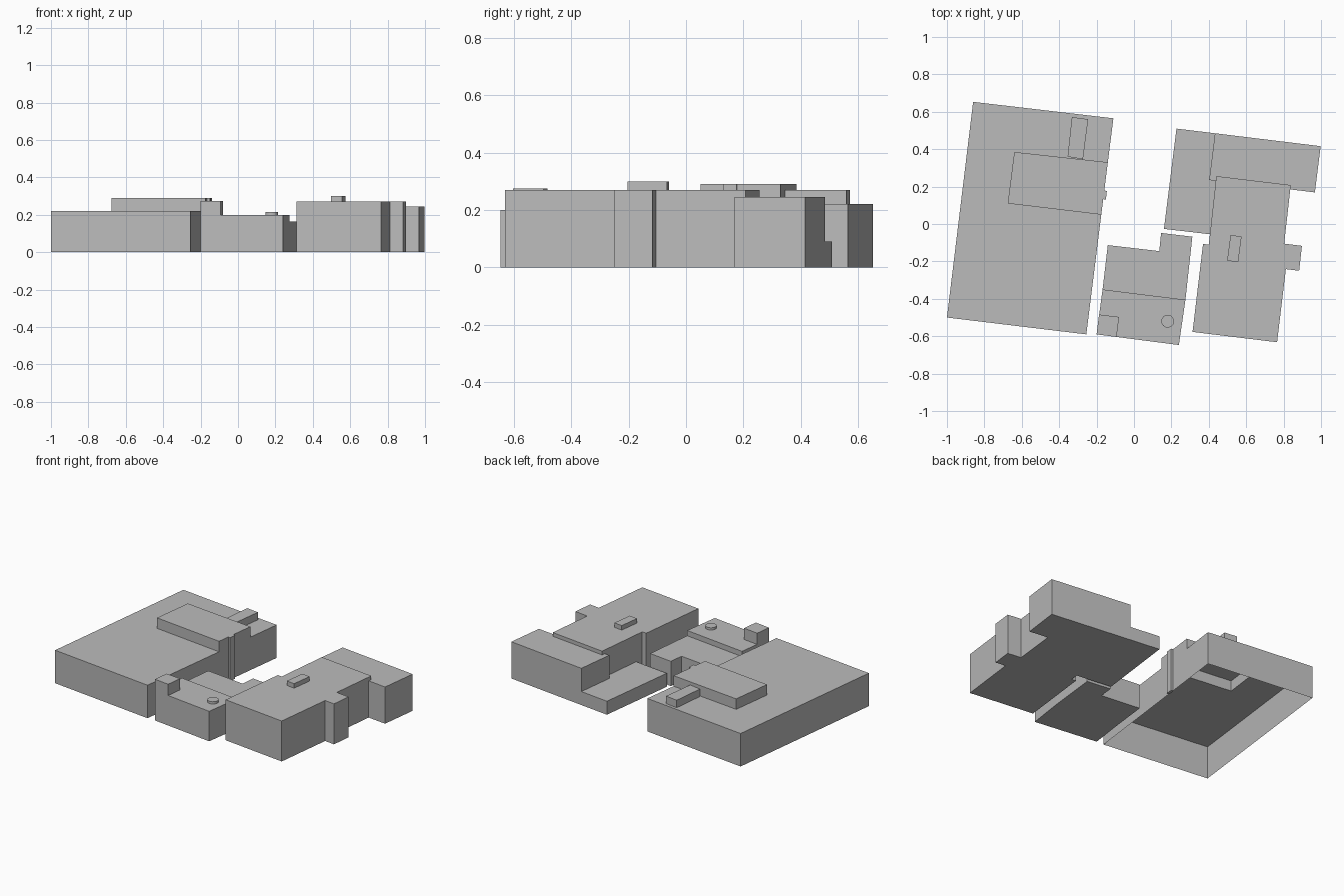
import bpy
import bmesh

cube = bpy.data.objects.get("Cube")
if cube:
    bpy.data.objects.remove(cube)

grey = bpy.data.materials.new("plain_grey")
grey.use_nodes = True
colour = (0.5, 0.5, 0.5, 1)
grey.diffuse_color = colour
grey.node_tree.nodes["Principled BSDF"].inputs["Base Color"].default_value = colour


def finish(name, bm):
    mesh = bpy.data.meshes.new(name)
    bm.to_mesh(mesh)
    bm.free()
    mesh.materials.append(grey)
    bpy.context.collection.objects.link(bpy.data.objects.new(name, mesh))


def block(name, outline, top, base=0.0, floor=True):
    """Extrude a counter-clockwise outline. base may list one height per wall; None omits a wall."""
    count = len(outline)
    bases = base if isinstance(base, list) else [base] * count
    bm = bmesh.new()
    upper = [bm.verts.new((x, y, top)) for x, y in outline]
    bm.faces.new(upper)
    for i, low in enumerate(bases):
        if low is None:
            continue
        j = (i + 1) % count
        a, b = [bm.verts.new((*outline[k], low)) for k in (i, j)]
        bm.faces.new((a, b, upper[j], upper[i]))
    if floor:
        bm.faces.new([bm.verts.new((x, y, bases[0])) for x, y in reversed(outline)])
    bmesh.ops.remove_doubles(bm, verts=bm.verts, dist=0.0001)
    finish(name, bm)


# Large hall: hollow shell, open below, with its raised roof storey
block("large_hall",
      [(-1, -.5), (-.255, -.59), (-.175, .05), (-.675, .11),
       (-.64, .385), (-.14, .33), (-.11, .565), (-.86, .653)],
      .22, [0, 0, None, None, None, 0, 0, 0], floor=False)
block("large_hall_upper_storey",
      [(-.675, .11), (-.175, .05), (-.14, .33), (-.64, .385)],
      .29, [.22, 0, .22, .22], floor=False)
block("large_hall_roof_box",
      [(-.355, .36), (-.273, .346), (-.245, .56), (-.332, .572)], .27, .22)
block("large_hall_wall_column",
      [(-.168, .133), (-.15, .131), (-.145, .177), (-.162, .179)], .29)

# Middle building: taller front, lower stepped rear
block("middle_front",
      [(-.2, -.59), (.24, -.647), (.275, -.405), (-.168, -.35)], .2)
block("middle_rear",
      [(-.168, -.35), (.275, -.405), (.312, -.068), (.145, -.048),
       (.135, -.145), (-.14, -.113)], .165)
block("middle_corner_tower",
      [(-.2, -.59), (-.093, -.604), (-.08, -.497), (-.187, -.484)], .275)

# Round vent on the middle roof
bm = bmesh.new()
bmesh.ops.create_cone(bm, cap_ends=True, segments=24, radius1=.034, radius2=.034, depth=.015)
bmesh.ops.translate(bm, verts=bm.verts, vec=(.18, -.52, .2075))
finish("middle_roof_vent", bm)

# Right building: main body with side bay, rear wing and low annex
block("right_main",
      [(.313, -.577), (.765, -.632), (.812, -.241), (.883, -.25), (.898, -.117),
       (.803, -.105), (.838, .208), (.44, .256), (.4, -.11), (.369, -.107)], .27)
block("right_rear_wing",
      [(.402, .235), (.438, .231), (.44, .256), (.838, .208), (.835, .185), (.967, .169),
       (.998, .416), (.433, .485)], .245)
block("right_low_annex",
      [(.16, -.026), (.407, -.055), (.438, .231), (.402, .235), (.433, .485), (.227, .51)], .09)
block("right_roof_box",
      [(.498, -.196), (.557, -.204), (.575, -.067), (.516, -.059)], .3, .27)
